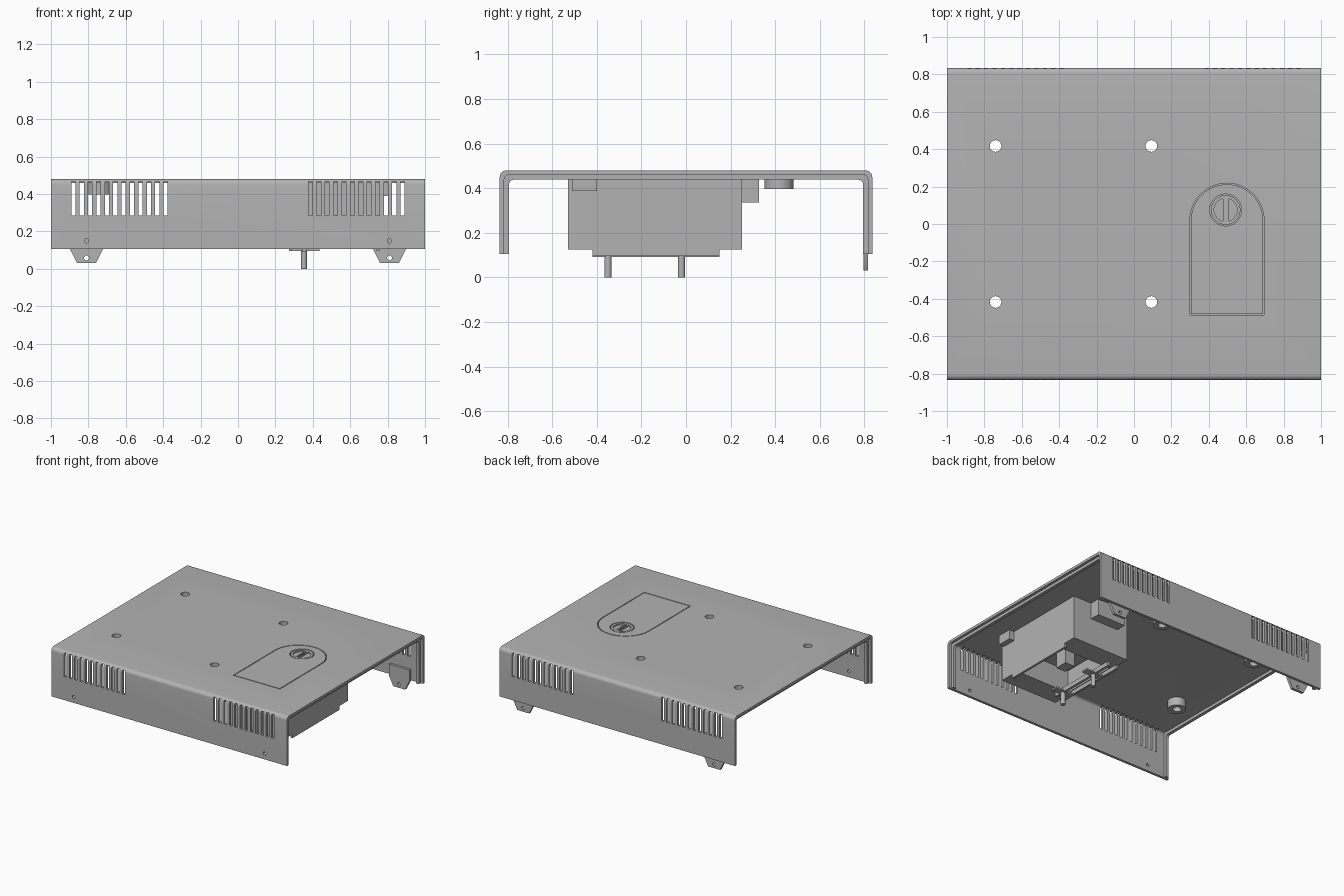
import bpy, math
from mathutils import Vector

old = bpy.data.objects.get("Cube")
if old:
    bpy.data.objects.remove(old, do_unlink=True)

grey = bpy.data.materials.new("plain grey")
grey.use_nodes = True
colour = (0.45, 0.45, 0.45, 1)
grey.diffuse_color = colour
grey.node_tree.nodes["Principled BSDF"].inputs["Base Color"].default_value = colour


def prism(name, pts, axis, a, b):
    """Extrude a 2D outline along an axis from a to b."""
    place = {"x": lambda u, v, w: (w, u, v),
             "y": lambda u, v, w: (u, w, v),
             "z": lambda u, v, w: (u, v, w)}[axis]
    n = len(pts)
    verts = [place(u, v, w) for w in (a, b) for u, v in pts]
    faces = [list(range(n))[::-1], list(range(n, 2 * n))]
    faces += [[i, (i + 1) % n, n + (i + 1) % n, n + i] for i in range(n)]
    mesh = bpy.data.meshes.new(name)
    mesh.from_pydata(verts, [], faces)
    mesh.materials.append(grey)
    obj = bpy.data.objects.new(name, mesh)
    bpy.context.collection.objects.link(obj)
    bpy.ops.object.select_all(action="DESELECT")
    obj.select_set(True)
    bpy.context.view_layer.objects.active = obj
    bpy.ops.object.mode_set(mode="EDIT")
    bpy.ops.mesh.select_all(action="SELECT")
    bpy.ops.mesh.normals_make_consistent(inside=False)
    bpy.ops.object.mode_set(mode="OBJECT")
    return obj


def box(name, x0, x1, y0, y1, z0, z1):
    return prism(name, [(x0, y0), (x1, y0), (x1, y1), (x0, y1)], "z", z0, z1)


def arc(cx, cy, r, start, end, n):
    angles = [math.radians(start + (end - start) * i / n) for i in range(n + 1)]
    return [(cx + r * math.cos(t), cy + r * math.sin(t)) for t in angles]


def disc(name, cx, cy, r, axis, a, b, n=32):
    return prism(name, arc(cx, cy, r, 0, 360, n)[:-1], axis, a, b)


def cut(target, cutters):
    """Subtract every cutter from the target, then discard the cutters."""
    bpy.ops.object.select_all(action="DESELECT")
    for c in cutters:
        c.select_set(True)
    bpy.context.view_layer.objects.active = cutters[0]
    if len(cutters) > 1:
        bpy.ops.object.join()
    cutter = cutters[0]
    mod = target.modifiers.new("cut", "BOOLEAN")
    mod.operation, mod.solver, mod.object = "DIFFERENCE", "EXACT", cutter
    bpy.context.view_layer.objects.active = target
    bpy.ops.object.modifier_apply(modifier=mod.name)
    bpy.data.objects.remove(cutter, do_unlink=True)


def smooth(obj):
    bpy.ops.object.select_all(action="DESELECT")
    obj.select_set(True)
    bpy.context.view_layer.objects.active = obj
    bpy.ops.object.shade_smooth_by_angle(angle=math.radians(30))


HALF, TOP, LOW, SKIN = 0.835, 0.48, 0.105, 0.02


def channel(outer, inner):
    """U-shaped cross-section, each offset measured in from the outside."""
    def side(d, r):
        y, z = HALF - d, TOP - d
        right = [(y, LOW)] + arc(y - r, z - r, r, 0, 90, 6)
        return right + [(-u, v) for u, v in reversed(right)]
    return side(outer, 0.03) + side(inner, 0.02)[::-1]


def lid_outline(grow):
    r = 0.192 + grow
    return arc(0.497, 0.02, r, 0, 180, 32) + [(0.497 - r, -0.48 - grow), (0.497 + r, -0.48 - grow)]


# Bent sheet cover with vents, mounting holes and lid opening
cover = prism("cover", channel(0, SKIN), "x", -1, 1)
mounts = [(x, y) for x in (-0.74, 0.093) for y in (-0.417, 0.417)]
cutters = [prism("lid_cut", lid_outline(0.006), "z", 0.4, 0.6)]
for s in (-1, 1):
    for i in range(12):
        x = s * (0.88 - i * 0.0448)
        for y in (-0.83, 0.83):
            cutters.append(box("vent", x - 0.011, x + 0.011, y - 0.04, y + 0.04, 0.285, 0.466))
    cutters.append(disc("screw_hole", s * 0.81, 0.15, 0.012, "y", -0.9, -0.7, 16))
cutters += [disc("mount_hole", x, y, 0.031, "z", 0.4, 0.6) for x, y in mounts]
cut(cover, cutters)
smooth(cover)

# Stiffening ribs inside both open ends
for side, s in (("left", 1), ("right", -1)):
    smooth(prism(side + "_end_rib", channel(0.015, 0.042), "x", s * 0.955, s * 0.98))

# Hollow standoffs beneath the mounting holes
for i, (x, y) in enumerate(mounts):
    post = disc("standoff_%d" % (i + 1), x, y, 0.065, "z", 0.397, 0.462)
    cut(post, [disc("bore", x, y, 0.031, "z", 0.3, 0.6)])
    smooth(post)

# Tapered fixing tabs on the rear wall
for side, s in (("left", 1), ("right", -1)):
    c = s * 0.81
    outline = [(c - 0.088, 0.19), (c - 0.088, LOW), (c - 0.05, 0.03),
               (c + 0.05, 0.03), (c + 0.088, LOW), (c + 0.088, 0.19)]
    tab = prism(side + "_fixing_tab", outline, "y", 0.796, 0.816)
    cut(tab, [disc("hole", c, 0.058, 0.013, "y", 0.7, 0.9, 16)])
    smooth(tab)

# Flush lid with round turn lock
lid = prism("lid", lid_outline(0), "z", 0.458, TOP)
cut(lid, [disc("lock_well", 0.49, 0.075, 0.085, "z", 0.466, 0.5, 48)])
smooth(lid)
lock = disc("turn_lock", 0.49, 0.075, 0.079, "z", 0.462, 0.479, 48)
a = math.degrees(math.acos(0.014 / 0.062))
cut(lock, [prism("half_moon", arc(0.49, 0.075, 0.062, t - a, t + a, 20), "z", 0.469, 0.5)
           for t in (0, 180)])
cut(lock, [box("slot", 0.486, 0.494, 0.02, 0.13, 0.472, 0.5)])
smooth(lock)

# Compartment hanging under the lid, open below
case = box("compartment", 0.272, 0.757, -0.53, 0.25, 0.125, 0.462)
cut(case, [box("cavity", 0.295, 0.735, -0.365, 0.08, 0.1, 0.30)])
box("compartment_side_block", 0.75, 0.80, -0.51, -0.40, 0.388, 0.462)
box("compartment_rear_block", 0.36, 0.60, 0.245, 0.328, 0.335, 0.462)
box("cavity_block", 0.46, 0.54, -0.2, -0.1, 0.16, 0.302)

# Rails and steps under the compartment
for side, x in (("left", 0.74), ("right", 0.272)):
    box(side + "_rail", x, x + 0.017, -0.42, 0.15, 0.095, 0.127)
box("inner_rail", 0.345, 0.365, -0.42, 0.15, 0.092, 0.127)

# Contact pins on short cross plates
for name, y in (("front", -0.35), ("rear", -0.02)):
    box(name + "_pin_plate", 0.28, 0.435, y - 0.025, y + 0.025, 0.095, 0.108)
    smooth(disc(name + "_pin", 0.353, y, 0.016, "z", 0, 0.11, 20))
